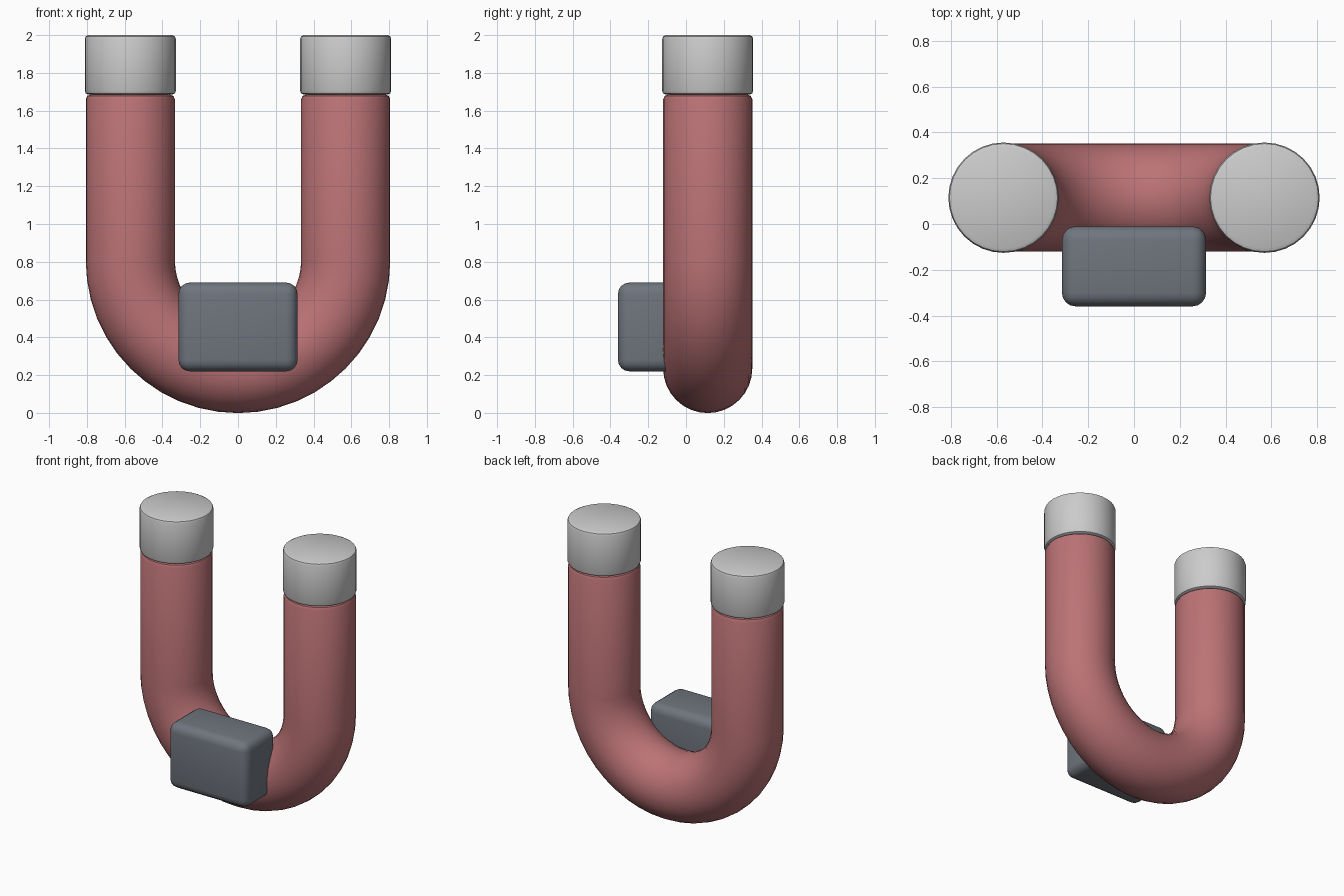
import bpy, bmesh
from math import sin, cos, pi, radians
from mathutils import Vector

if "Cube" in bpy.data.objects:
    bpy.data.objects.remove(bpy.data.objects["Cube"])

Y = 0.115       # depth of the tube centre line
LEG_X = 0.57    # leg offset, also the bend radius
BEND_Z = 0.805  # height where the bend begins
TUBE_R = 0.236
SIDES = 32


def material(name, color):
    m = bpy.data.materials.new(name)
    m.diffuse_color = color
    m.use_nodes = True
    m.node_tree.nodes["Principled BSDF"].inputs["Base Color"].default_value = m.diffuse_color
    return m


def finish(bm, name, mat=None, angle=35):
    bmesh.ops.recalc_face_normals(bm, faces=bm.faces)
    me = bpy.data.meshes.new(name)
    bm.to_mesh(me)
    bm.free()
    ob = bpy.data.objects.new(name, me)
    bpy.context.collection.objects.link(ob)
    if mat:
        me.materials.append(mat)
    bpy.ops.object.select_all(action='DESELECT')
    ob.select_set(True)
    bpy.context.view_layer.objects.active = ob
    bpy.ops.object.shade_smooth_by_angle(angle=radians(angle))
    return ob


def sweep(name, rings, mat=None, sides=SIDES, angle=35):
    """Skin rings of (centre, outward direction, radius) lying in the XZ plane."""
    bm = bmesh.new()
    loops = []
    for c, out, r in rings:
        loops.append([bm.verts.new(c + out * r * cos(2 * pi * i / sides)
                                   + Vector((0, r * sin(2 * pi * i / sides), 0)))
                      for i in range(sides)])
    for a, b in zip(loops, loops[1:]):
        for i in range(sides):
            j = (i + 1) % sides
            bm.faces.new((a[i], a[j], b[j], b[i]))
    bm.faces.new(loops[0])
    bm.faces.new(loops[-1])
    return finish(bm, name, mat, angle)


red = material("red_paint", (0.50, 0.17, 0.18, 1))
slate = material("slate", (0.16, 0.18, 0.21, 1))

# U-shaped tube: left leg, half-circle bend, right leg
ends = [(1.685, TUBE_R - 0.025), (1.678, TUBE_R - 0.008), (1.66, TUBE_R)]
left = [(Vector((-LEG_X, Y, z)), Vector((-1, 0, 0)), r) for z, r in ends]
right = [(Vector((LEG_X, Y, z)), Vector((1, 0, 0)), r) for z, r in reversed(ends)]
bend = []
for k in range(25):
    a = pi + pi * k / 24
    d = Vector((cos(a), 0, sin(a)))
    bend.append((Vector((0, Y, BEND_Z)) + d * LEG_X, d, TUBE_R))
sweep("u_tube", left + bend + right, red)

# Grey pole caps on both legs
cap = [(1.685, 0.222), (1.692, 0.236), (1.705, 0.241),
       (1.98, 0.241), (1.993, 0.236), (2.0, 0.222)]
for side, s in (("left", -1), ("right", 1)):
    sweep(f"{side}_pole_cap",
          [(Vector((s * LEG_X, Y, z)), Vector((s, 0, 0)), r) for z, r in cap])

# Rounded block on the front of the bend
bm = bmesh.new()
bmesh.ops.create_cube(bm, size=1)
bmesh.ops.scale(bm, vec=(0.63, 0.35, 0.47), verts=bm.verts)
bmesh.ops.translate(bm, vec=(0, -0.185, 0.455), verts=bm.verts)
bmesh.ops.bevel(bm, geom=bm.edges[:], offset=0.06, segments=4, profile=0.5,
                affect='EDGES')
finish(bm, "front_block", slate)
